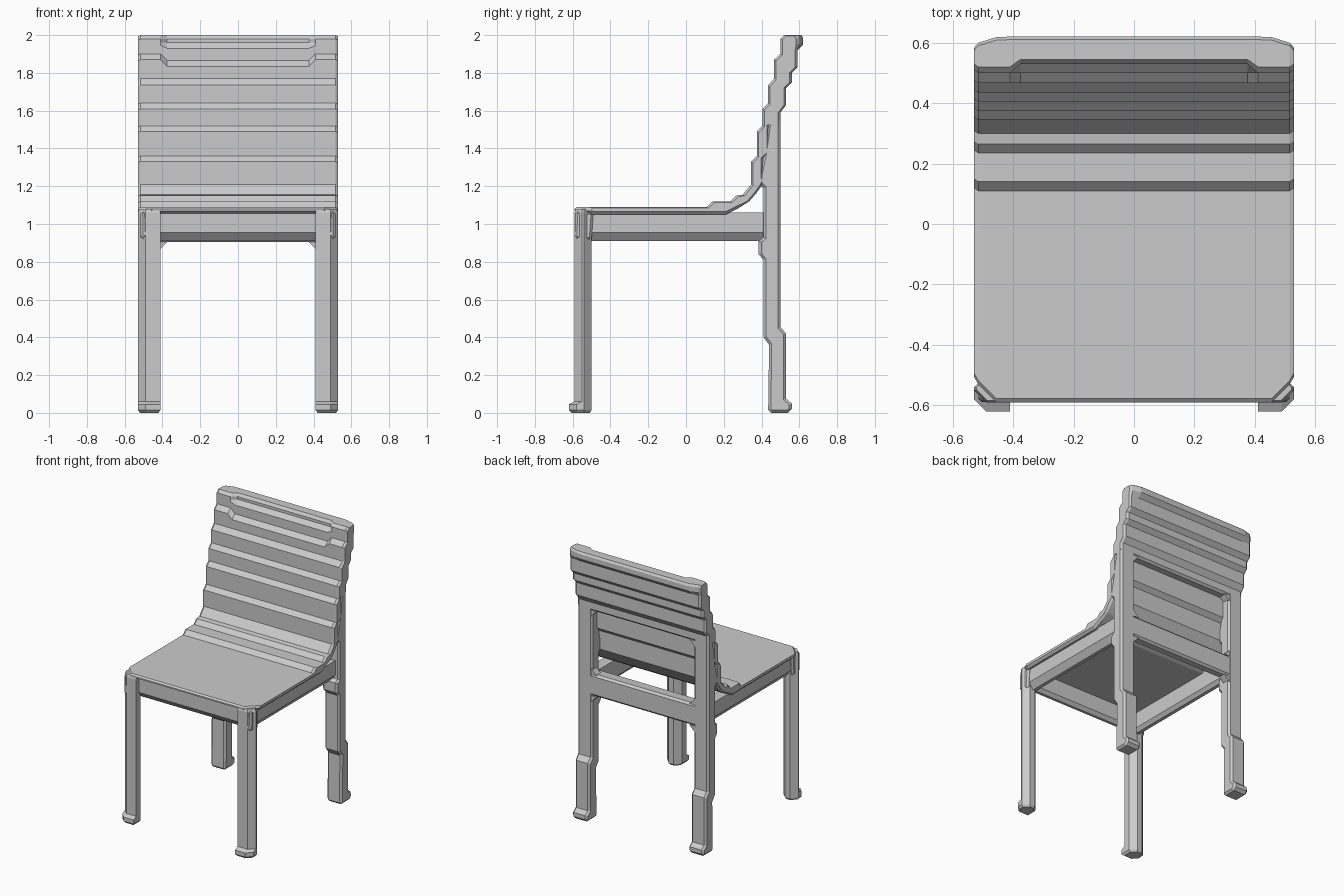
import bpy, bmesh


def loft(name, rings):
    """Skin equal-length rings of 3D points and cap both ends."""
    bm = bmesh.new()
    vs = [[bm.verts.new(p) for p in ring] for ring in rings]
    n = len(rings[0])
    for a, b in zip(vs, vs[1:]):
        for i in range(n):
            j = (i + 1) % n
            bm.faces.new((a[i], a[j], b[j], b[i]))
    bm.faces.new(vs[0])
    bm.faces.new(vs[-1])
    bmesh.ops.recalc_face_normals(bm, faces=bm.faces)
    me = bpy.data.meshes.new(name)
    bm.to_mesh(me)
    bm.free()
    ob = bpy.data.objects.new(name, me)
    bpy.context.collection.objects.link(ob)
    return ob


def bevel(ob, width, angle=1.0):
    m = ob.modifiers.new("chamfer", 'BEVEL')
    m.width, m.segments, m.limit_method, m.angle_limit = width, 1, 'ANGLE', angle
    return ob


def along_x(name, prof, x0, x1):
    return loft(name, [[(x, y, z) for y, z in prof] for x in (x0, x1)])


def along_y(name, prof, y0, y1):
    return loft(name, [[(x, y, z) for x, z in prof] for y in (y0, y1)])


# Seat and backrest: one stepped shell, c = 1 in the recessed centre of the top
def shell_ring(x, corner, c, edge):
    f = -0.59 + corner
    top = [(f, 1.08), (f + 0.012, 1.09), (0.11, 1.09), (0.14, 1.12), (0.235, 1.12),
           (0.265, 1.15), (0.30, 1.155), (0.345, 1.21), (0.345, 1.33), (0.375, 1.36),
           (0.375, 1.49), (0.405, 1.52), (0.405, 1.61), (0.435, 1.64),
           (0.435, 1.735), (0.467, 1.77),
           (0.467, 1.87 - 0.035 * c), (0.50, 1.90 - 0.035 * c),
           (0.50, 1.945 - 0.015 * c), (0.50 + 0.03 * c, 1.96),
           (0.50 + 0.03 * c, 1.98), (0.52 + 0.025 * c, 2.0)]
    b = 0.025 * min(1, (0.53 - abs(x)) / 0.08)
    back = [(0.585 + b, 2.0), (0.595 + b, 1.985), (0.595 + b, 1.95), (0.59, 1.92),
            (0.59, 1.83), (0.56, 1.80), (0.56, 1.75), (0.53, 1.72), (0.53, 1.63),
            (0.50, 1.59), (0.50, 1.54), (0.485, 1.525), (0.44, 1.525), (0.44, 1.38),
            (0.41, 1.35), (0.41, 1.215), (0.37, 1.16), (0.335, 1.12)]
    under = [(0.28, 1.085), (0.21, 1.05), (f + 0.04, 1.05), (f, 1.07)]
    if edge:
        top = [(y + 0.01, z - 0.006) for y, z in top]
        back = [(y - 0.012, z - (0.006 if z > 1.98 else 0)) for y, z in back]
        under = [(y, z + 0.015) for y, z in under[:3]] + [(f + 0.01, 1.07)]
    return [(x, y, z) for y, z in top + back + under]


half = [(0.53, 0.075, 0, True), (0.515, 0.06, 0, False), (0.455, 0, 0, False),
        (0.41, 0, 0, False), (0.375, 0, 1, False)]
sections = [(-x, k, c, e) for x, k, c, e in half] + half[::-1]
loft("seat_shell", [shell_ring(*s) for s in sections])

for s, side in ((1, "right"), (-1, "left")):
    # Front leg with chamfered section and a foot stepping forward
    sec = [(0.41, -0.59), (0.49, -0.59), (0.53, -0.55), (0.53, -0.54),
           (0.49, -0.50), (0.45, -0.50), (0.41, -0.54)]
    rings = []
    for z, step, k in ((0, 0.03, 0.8), (0.015, 0.03, 1), (0.045, 0.03, 1),
                       (0.06, 0, 1), (1.06, 0, 1), (1.08, 0, 0.85)):
        rings.append([(s * (0.47 + (x - 0.47) * k),
                       -0.545 + (y - (step if y < -0.545 else 0) + 0.545) * k, z)
                      for x, y in sec])
    loft("front_leg_" + side, rings)

    # Front corner block under the seat
    bevel(along_x("corner_block_" + side,
                  [(-0.59, 0.93), (-0.55, 0.91), (-0.50, 0.92), (-0.49, 1.06), (-0.585, 1.07)],
                  s * 0.42, s * 0.515), 0.012)

    # Rear leg rising into the back post
    bevel(along_x("rear_leg_" + side,
                  [(0.45, 0), (0.54, 0), (0.56, 0.02), (0.56, 0.05), (0.53, 0.075),
                   (0.53, 0.42), (0.50, 0.455), (0.50, 1.57), (0.44, 1.57), (0.41, 1.36),
                   (0.38, 1.22), (0.41, 1.19), (0.41, 0.93), (0.385, 0.91), (0.385, 0.84),
                   (0.41, 0.81), (0.41, 0.40), (0.44, 0.36), (0.435, 0.015)],
                  s * 0.41, s * 0.53), 0.014)

    # Side rail with chamfered underside
    along_y("side_rail_" + side,
            [(s * 0.42, 1.06), (s * 0.50, 1.06), (s * 0.50, 0.955),
             (s * 0.465, 0.91), (s * 0.44, 0.91), (s * 0.42, 0.935)], -0.53, 0.44)

    # Chamfered corners of the rear opening and leg joints
    for i, (z, d) in enumerate(((1.06, 1), (1.53, -1), (0.905, -1))):
        along_y(f"corner_brace_{side}_{i}",
                [(s * 0.42, z), (s * 0.375, z), (s * 0.42, z + d * 0.045)], 0.445, 0.497)

# Front and rear rails
along_x("front_rail", [(-0.56, 1.06), (-0.56, 0.955), (-0.52, 0.91), (-0.50, 0.91),
                       (-0.48, 0.935), (-0.48, 1.06)], -0.45, 0.45)
along_x("rear_rail", [(0.41, 1.06), (0.41, 0.94), (0.44, 0.905), (0.485, 0.905),
                      (0.499, 0.92), (0.499, 1.05), (0.485, 1.065)], -0.43, 0.43)
